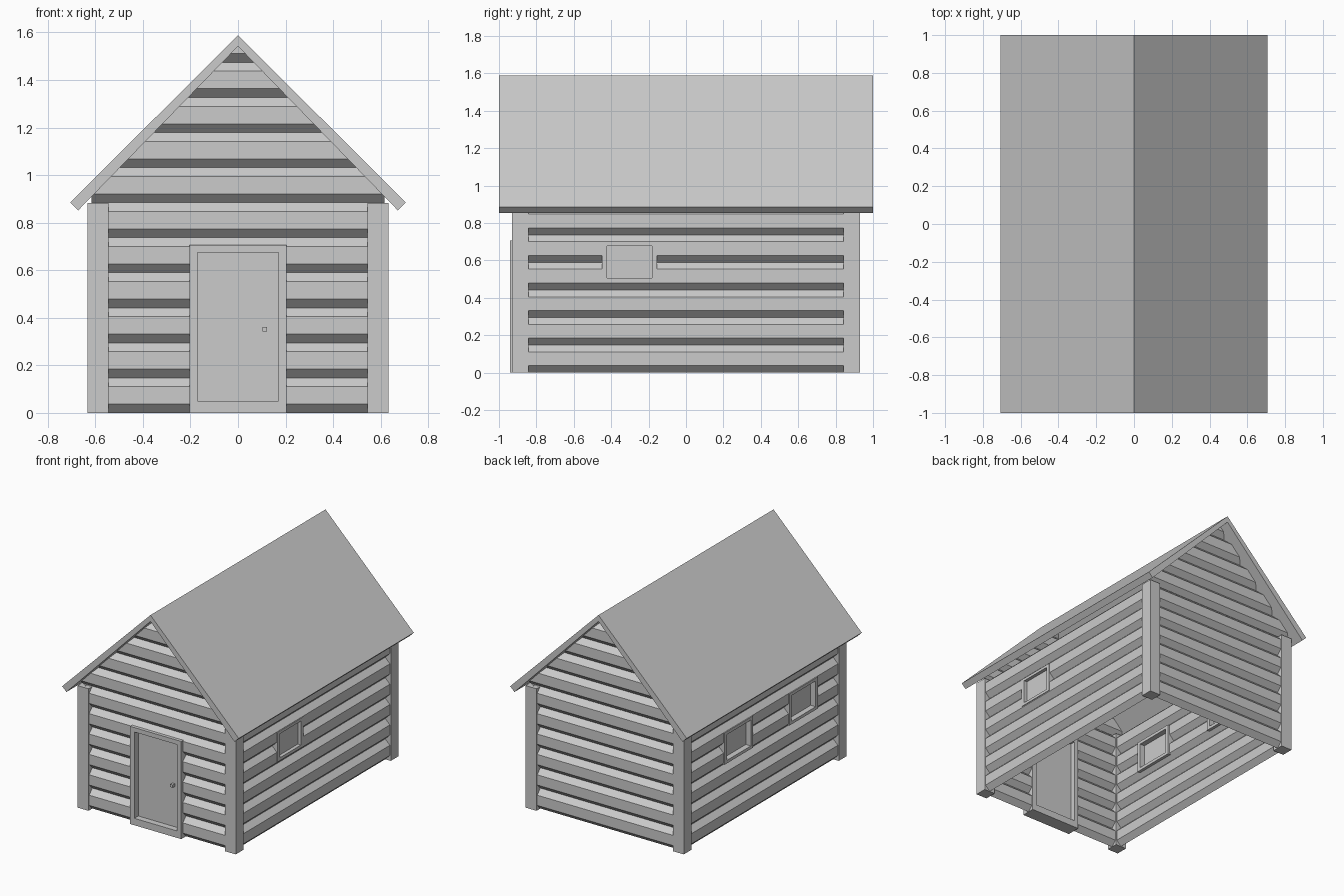
import bpy, bmesh
from math import radians
from mathutils import Matrix, Vector

if "Cube" in bpy.data.objects:
    bpy.data.objects.remove(bpy.data.objects["Cube"])

ROW = 0.1474          # height of one log
DEPTH = 0.037         # half thickness of a log (45 degree bevels)
WX, WY = 0.589, 0.885 # wall centre lines


def finish(bm, name, matrix=Matrix()):
    bmesh.ops.recalc_face_normals(bm, faces=bm.faces)
    mesh = bpy.data.meshes.new(name)
    bm.to_mesh(mesh)
    bm.free()
    ob = bpy.data.objects.new(name, mesh)
    ob.matrix_world = matrix
    bpy.context.collection.objects.link(ob)
    return ob


def add_box(bm, lo, hi):
    lo, hi = Vector(lo), Vector(hi)
    m = Matrix.Translation((lo + hi) / 2) @ Matrix.Diagonal((*(hi - lo), 1))
    bmesh.ops.create_cube(bm, size=1, matrix=m)


def add_prism(bm, points, axis, length):
    face = bm.faces.new([bm.verts.new(p) for p in points])
    ext = bmesh.ops.extrude_face_region(bm, geom=[face])["geom"]
    verts = [g for g in ext if isinstance(g, bmesh.types.BMVert)]
    bmesh.ops.translate(bm, verts=verts, vec=Vector(axis) * length)


def clip(bm, co, no):
    geom = bm.verts[:] + bm.edges[:] + bm.faces[:]
    cut = bmesh.ops.bisect_plane(bm, geom=geom, plane_co=co, plane_no=no, clear_outer=True)["geom_cut"]
    edges = [e for e in cut if isinstance(e, bmesh.types.BMEdge)]
    if edges:
        bmesh.ops.edgeloop_fill(bm, edges=edges)


def add_logs(bm, u0, u1, z0, z1, rows, gable=False):
    # stacked hexagonal logs, each trimmed to the given rectangle
    for i in range(rows):
        b = i * ROW
        if b >= z1 or b + ROW <= z0:
            continue
        log = bmesh.new()
        q = ROW / 4
        prof = [(0, 0), (-DEPTH, q), (-DEPTH, 3 * q), (0, ROW), (DEPTH, 3 * q), (DEPTH, q)]
        add_prism(log, [(u0, y, b + z) for y, z in prof], (1, 0, 0), u1 - u0)
        if b < z0:
            clip(log, (0, 0, z0), (0, 0, -1))
        if b + ROW > z1:
            clip(log, (0, 0, z1), (0, 0, 1))
        if gable and b > 0.85:
            for s in (-1, 1):
                clip(log, (0, 0, 1.55), (1.027 * s, 0, 1))
        tmp = bpy.data.meshes.new("tmp")
        log.to_mesh(tmp)
        log.free()
        bm.from_mesh(tmp)
        bpy.data.meshes.remove(tmp)


def wall(name, matrix, half, rows, openings=()):
    # local -y is outwards; openings are (u0, u1, z0, z1)
    bm = bmesh.new()
    gable = rows > 6
    split = 6 * ROW
    u = -half
    for u0, u1, z0, z1 in openings:
        add_logs(bm, u, u0, 0, split, 6)
        add_logs(bm, u0, u1, 0, z0, 6)
        add_logs(bm, u0, u1, z1, split, 6)
        u = u1
    add_logs(bm, u, half, 0, split, 6)
    if gable:
        add_logs(bm, -half, half, split + 0.001, 9, rows, True)
    finish(bm, name, matrix)


def framed_panel(name, matrix, opening, side, bottom, top, front, back, recess):
    u0, u1, z0, z1 = opening
    bm = bmesh.new()
    for a, b, c, d in ((u0, u0 + side, z0, z1), (u1 - side, u1, z0, z1),
                       (u0 + side, u1 - side, z0, z0 + bottom),
                       (u0 + side, u1 - side, z1 - top, z1)):
        add_box(bm, (a, front, c), (b, back, d))
    finish(bm, name + "_frame", matrix)
    bm = bmesh.new()
    add_box(bm, (u0 + side, front + recess, z0 + bottom),
            (u1 - side, front + recess + 0.015, z1 - top))
    finish(bm, name + "_panel", matrix)


def place(x, y, angle):
    return Matrix.Translation((x, y, 0)) @ Matrix.Rotation(radians(angle), 4, 'Z')


front, back = place(0, -WY, 0), place(0, WY, 180)
right, left = place(WX, 0, 90), place(-WX, 0, -90)

# Log walls
door = (-0.204, 0.204, 0, 0.706)
right_window = (-0.45, -0.155, 0.485, 0.698)
left_windows = [(-0.465, -0.137, 0.47, 0.70), (0.277, 0.605, 0.47, 0.70)]
wall("front_wall", front, 0.616, 11, [door])
wall("back_wall", back, 0.616, 11)
wall("right_wall", right, 0.91, 6, [right_window])
wall("left_wall", left, 0.91, 6, left_windows)

# Door and windows
framed_panel("door", front, door, 0.033, 0.05, 0.032, -0.055, 0.045, 0.045)
framed_panel("right_window", right, right_window, 0.027, 0.02, 0.02, -0.042, 0.042, 0.025)
for i, w in enumerate(left_windows):
    framed_panel(f"left_window_{i + 1}", left, w, 0.027, 0.022, 0.022, -0.044, 0.05, 0.04)

# Door knob
bm = bmesh.new()
add_box(bm, (0.102, -0.035, 0.342), (0.122, -0.009, 0.362))
finish(bm, "door_knob", front)

# Corner posts
for sx in (-1, 1):
    for sy in (-1, 1):
        bm = bmesh.new()
        add_box(bm, (-0.044, -0.044, 0), (0.044, 0.044, 0.882))
        finish(bm, "corner_post", Matrix.Translation((sx * WX, sy * WY, 0)))

# Roof
bm = bmesh.new()
half = [(0.706, 0.885), (0.672, 0.852)]
section = [(0, 1.588), *half, (0, 1.542)] + [(-x, z) for x, z in reversed(half)]
add_prism(bm, [(x, -1, z) for x, z in section], (0, 1, 0), 2)
finish(bm, "roof")
